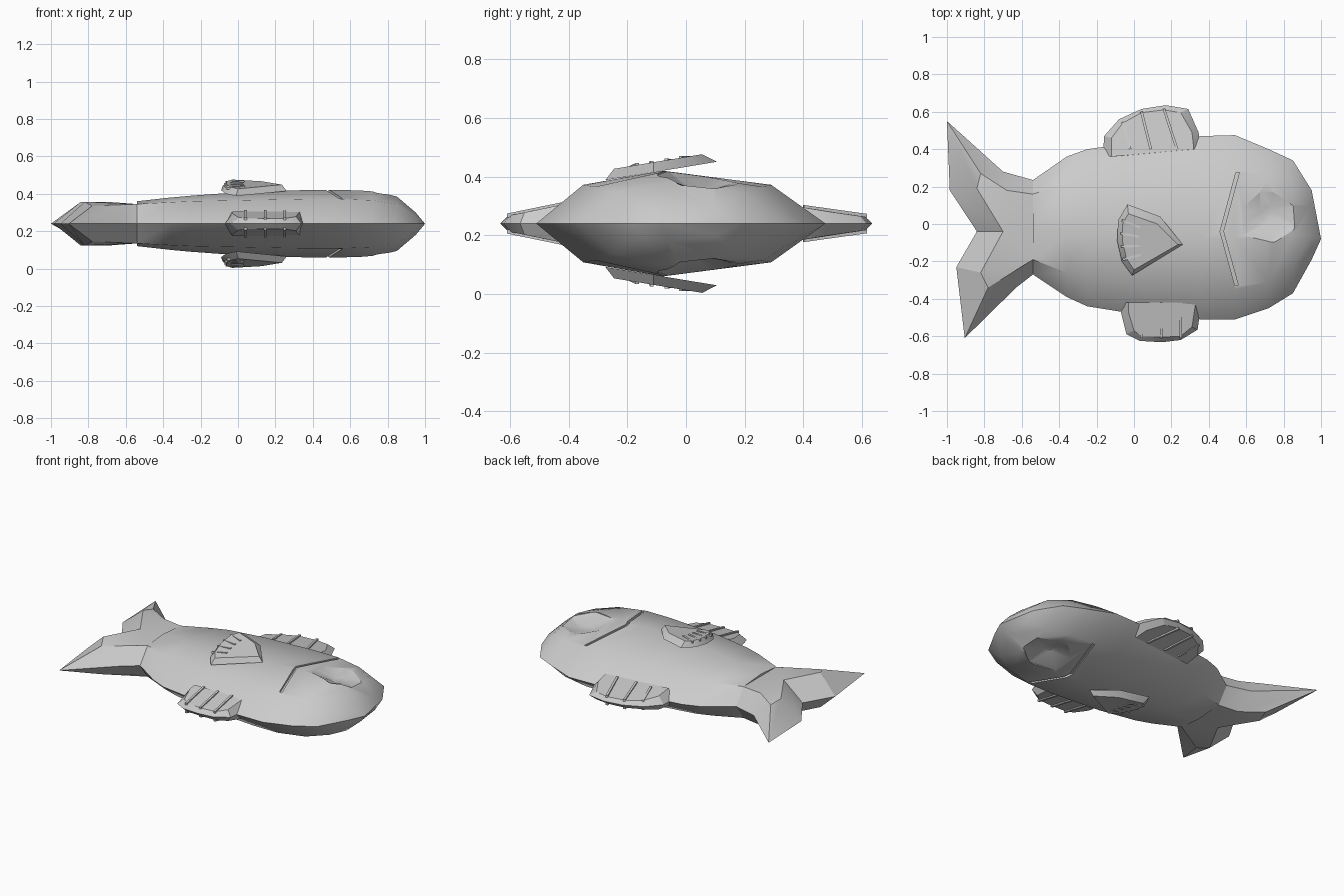
import bpy
import bmesh
from math import radians
from mathutils import Vector

MID = 0.24  # height of the symmetry plane

cube = bpy.data.objects.get("Cube")
if cube:
    bpy.data.objects.remove(cube)

grey = bpy.data.materials.new("plain_grey")
grey.use_nodes = True
grey.diffuse_color = (0.6, 0.6, 0.6, 1)
grey.node_tree.nodes["Principled BSDF"].inputs["Base Color"].default_value = (0.6, 0.6, 0.6, 1)


def loft(name, rings, angle=25, closed_tip=False):
    """Skin closed rings of 3D points and cap both ends."""
    bm = bmesh.new()
    loops = [[bm.verts.new(p) for p in ring] for ring in rings]
    n = len(loops[0])
    for a, b in zip(loops, loops[1:]):
        for i in range(n):
            j = (i + 1) % n
            bm.faces.new((a[i], a[j], b[j], b[i]))
    bm.faces.new(loops[0])
    bm.faces.new(loops[-1])
    if closed_tip:
        bmesh.ops.remove_doubles(bm, verts=bm.verts, dist=0.0005)
    bmesh.ops.triangulate(bm, faces=[f for f in bm.faces if len(f.verts) > 4])
    bmesh.ops.recalc_face_normals(bm, faces=bm.faces)
    mesh = bpy.data.meshes.new(name)
    bm.to_mesh(mesh)
    bm.free()
    obj = bpy.data.objects.new(name, mesh)
    bpy.context.collection.objects.link(obj)
    mesh.materials.append(grey)
    activate(obj)
    bpy.ops.object.shade_smooth_by_angle(angle=radians(angle))
    return obj


def activate(obj):
    bpy.ops.object.select_all(action='DESELECT')
    obj.select_set(True)
    bpy.context.view_layer.objects.active = obj


def flip(points):
    return [(x, y, 2 * MID - z) for x, y, z in points]


def slab(name, outline, ridge):
    """Bevelled slab: a middle outline with a ridge ring above and below."""
    return loft(name, [flip(ridge), [(x, y, MID) for x, y in outline], ridge])


def bar(name, a, b, width, height):
    """Thin straight rib between two points, slightly raised."""
    a, b = Vector(a), Vector(b)
    side = (b - a).cross(Vector((0, 0, 1))).normalized() * width / 2
    up = Vector((0, 0, height))
    return [[p + side - up, p - side - up, p - side + up, p + side + up] for p in (a, b)]


def both_sides(name, rings):
    loft("left_" + name, rings)
    loft("right_" + name, [flip(r) for r in rings])


# Body: x, lower edge, lower shoulder, crest, upper shoulder, upper edge, shoulder z, crest z
stations = [
    (-0.54, -0.27, -0.19, -0.03, 0.16, 0.235, 0.345, 0.36),
    (-0.36, -0.39, -0.26, -0.05, 0.22, 0.36, 0.355, 0.38),
    (-0.25, -0.44, -0.29, -0.06, 0.25, 0.40, 0.36, 0.39),
    (0.0, -0.48, -0.33, -0.07, 0.28, 0.435, 0.365, 0.408),
    (0.36, -0.51, -0.35, -0.08, 0.29, 0.47, 0.372, 0.42),
    (0.54, -0.51, -0.35, -0.08, 0.29, 0.475, 0.372, 0.42),
    (0.72, -0.45, -0.31, -0.07, 0.26, 0.40, 0.365, 0.417),
    (0.85, -0.37, -0.24, -0.06, 0.19, 0.34, 0.345, 0.385),
    (0.95, -0.19, -0.14, -0.06, 0.10, 0.18, 0.28, 0.30),
    (1.0, -0.08, -0.08, -0.08, -0.08, -0.08, MID, MID),
]
rings = []
for x, lo, ls, mid, hs, hi, zs, zc in stations:
    top = [(x, ls, zs), (x, mid, zc), (x, hs, zs)]
    rings.append([(x, lo, MID)] + top + [(x, hi, MID)] + flip(top)[::-1])
body = loft("body", rings, 40, True)

# Eye sockets and gill grooves, carved into both flanks
eye = [(0.66, 0.21, 0.392), (0.77, 0.20, 0.38), (0.87, 0.10, 0.36), (0.87, -0.02, 0.372),
       (0.75, -0.10, 0.405), (0.58, -0.06, 0.418), (0.56, 0.09, 0.405)]
eye_floor = [(0.72 + (x - 0.72) * 0.25, 0.05 + (y - 0.05) * 0.25, 0.355) for x, y, z in eye]
eye_top = [(x, y, 0.5) for x, y, z in eye]
gill_path = [(0.545, 0.275, 0.364), (0.46, -0.04, 0.406), (0.54, -0.33, 0.364)]
gill = gill_path + [(x + 0.018, y, z) for x, y, z in gill_path[::-1]]
gill_top = [(x, y, 0.5) for x, y, z in gill]
for cut in ([eye_floor, eye, eye_top], [gill, gill_top]):
    for side in (cut, [flip(r) for r in cut]):
        cutter = loft("cutter", side)
        cutter.hide_render = True
        mod = body.modifiers.new("carve", 'BOOLEAN')
        mod.operation = 'DIFFERENCE'
        mod.solver = 'EXACT'
        mod.object = cutter
        activate(body)
        bpy.ops.object.modifier_apply(modifier=mod.name)
        bpy.data.objects.remove(cutter)
activate(body)
bpy.ops.object.shade_smooth_by_angle(angle=radians(35))

# Forked tail
slab("tail",
     [(-0.54, 0.235), (-0.70, 0.28), (-1.0, 0.55), (-0.985, 0.18), (-0.84, -0.04),
      (-0.95, -0.23), (-0.905, -0.61), (-0.63, -0.34), (-0.54, -0.27)],
     [(-0.54, 0.16, 0.345), (-0.68, 0.18, 0.348), (-0.82, 0.27, 0.34), (-0.84, 0.19, 0.357),
      (-0.70, -0.04, 0.357), (-0.82, -0.26, 0.357), (-0.78, -0.34, 0.335),
      (-0.60, -0.20, 0.348), (-0.54, -0.19, 0.345)])

# Dorsal fin and its ribs
slab("dorsal_fin",
     [(-0.165, 0.36), (-0.16, 0.47), (-0.08, 0.56), (0.04, 0.615), (0.17, 0.635),
      (0.29, 0.615), (0.345, 0.49), (0.36, 0.40)],
     [(-0.12, 0.36, 0.30), (-0.12, 0.46, 0.285), (-0.06, 0.54, 0.27), (0.04, 0.595, 0.265),
      (0.16, 0.61, 0.263), (0.25, 0.595, 0.265), (0.31, 0.49, 0.28), (0.32, 0.40, 0.295)])
for x, y, dx in ((-0.06, 0.545, 0.04), (0.04, 0.6, 0.05), (0.16, 0.615, 0.07)):
    both_sides("dorsal_rib", bar("rib", (x, y, 0.266), (x + dx, 0.40, 0.296), 0.014, 0.007))

# Belly fin and its ribs
slab("belly_fin",
     [(-0.07, -0.42), (-0.07, -0.47), (-0.04, -0.59), (0.03, -0.625), (0.15, -0.632),
      (0.25, -0.62), (0.34, -0.565), (0.36, -0.42)],
     [(-0.03, -0.42, 0.305), (-0.03, -0.47, 0.295), (0.0, -0.57, 0.275), (0.04, -0.60, 0.268),
      (0.15, -0.605, 0.267), (0.25, -0.60, 0.268), (0.31, -0.55, 0.278), (0.33, -0.42, 0.305)])
for x in (0.04, 0.145, 0.25):
    both_sides("belly_rib", bar("rib", (x, -0.61, 0.267), (x, -0.42, 0.306), 0.014, 0.007))

# Fan-shaped side fins, tilted off the flanks
base = [(0.26, -0.11), (0.14, 0.04), (-0.035, 0.105), (-0.085, 0.02),
        (-0.09, -0.09), (-0.065, -0.20), (-0.01, -0.275)]
crown = [(0.235, -0.11), (0.125, 0.0), (-0.03, 0.055), (-0.06, 0.005),
         (-0.062, -0.09), (-0.04, -0.185), (0.0, -0.245)]
both_sides("side_fin", [[(x, y, 0.433 + 0.165 * y) for x, y in base],
                        [(x, y, 0.467 + 0.165 * y) for x, y in crown]])
for y in (0.02, -0.05, -0.12, -0.19):
    tip = Vector((-0.075 + abs(y + 0.07) * 0.12, y, 0.46 + 0.165 * y))
    root = tip.lerp(Vector((0.26, -0.11, 0.449)), 0.3)
    root.z = 0.467 + 0.165 * root.y
    both_sides("side_fin_ray", bar("ray", tip, root, 0.012, 0.006))
